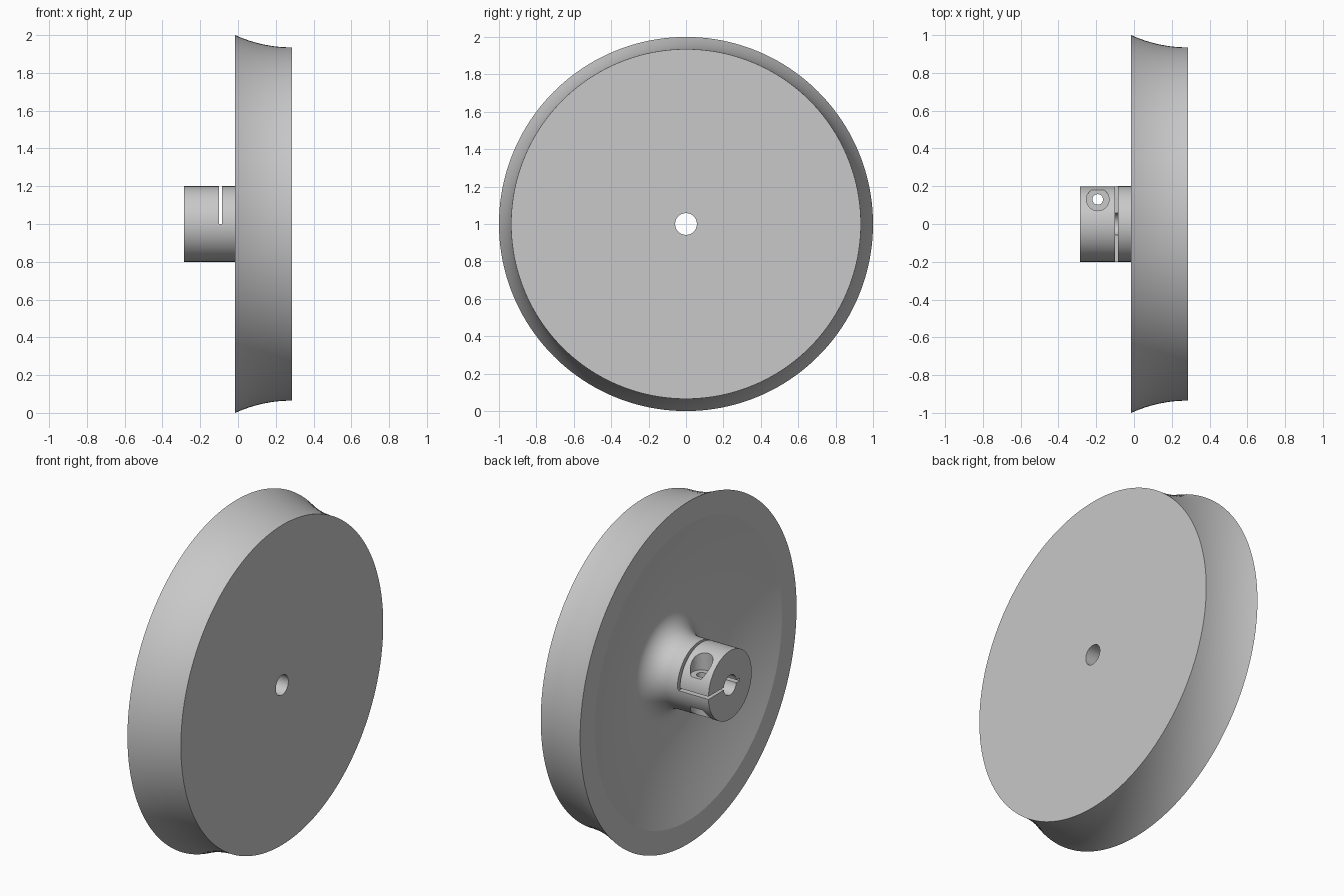
import bpy, bmesh, math
from mathutils import Matrix, Vector

cube = bpy.data.objects.get("Cube")
if cube:
    bpy.data.objects.remove(cube, do_unlink=True)

AXIS_Z = 1.0          # height of the wheel axle
HUB_R, BORE_R = 0.2, 0.058
BACK, FRONT, HUB_END = -0.015, 0.285, -0.285
SEGMENTS = 160

grey = bpy.data.materials.new("plain grey")
grey.use_nodes = True
colour = (0.58, 0.58, 0.58, 1)
grey.diffuse_color = colour
grey.node_tree.nodes["Principled BSDF"].inputs["Base Color"].default_value = colour


def add_object(name, bm):
    bmesh.ops.recalc_face_normals(bm, faces=bm.faces)
    mesh = bpy.data.meshes.new(name)
    bm.to_mesh(mesh)
    bm.free()
    mesh.materials.append(grey)
    obj = bpy.data.objects.new(name, mesh)
    bpy.context.collection.objects.link(obj)
    return obj


def revolve(name, profile):
    """Spin a closed (x, radius) profile around the axle."""
    bm = bmesh.new()
    rings = []
    for i in range(SEGMENTS):
        a = 2 * math.pi * i / SEGMENTS
        rings.append([bm.verts.new((x, r * math.cos(a), AXIS_Z + r * math.sin(a)))
                      for x, r in profile])
    n = len(profile)
    for i, ring in enumerate(rings):
        nxt = rings[(i + 1) % SEGMENTS]
        for j in range(n):
            k = (j + 1) % n
            bm.faces.new((ring[j], ring[k], nxt[k], nxt[j]))
    return add_object(name, bm)


def box(name, low, high):
    low, high = Vector(low), Vector(high)
    bm = bmesh.new()
    bmesh.ops.create_cube(bm, size=1, matrix=Matrix.Translation((low + high) / 2)
                          @ Matrix.Diagonal((high - low).to_4d()))
    return add_object(name, bm)


def upright_cylinder(name, x, y, radius, z0, z1):
    bm = bmesh.new()
    bmesh.ops.create_cone(bm, cap_ends=True, segments=48, radius1=radius, radius2=radius,
                          depth=z1 - z0, matrix=Matrix.Translation((x, y, (z0 + z1) / 2)))
    return add_object(name, bm)


# Hollow-ground rim, level at the front edge and flaring to the back
sag, width = 0.065, FRONT - BACK
arc_r = (width ** 2 + sag ** 2) / (2 * sag)
rim = []
for i in range(17):
    d = width * i / 16
    rim.append((FRONT - d, 0.935 + arc_r - math.sqrt(arc_r ** 2 - d * d)))

# Dished back, rising by a fillet into the hub
fillet, dish_r = 0.125, 0.865
floor_r, depth = HUB_R + fillet, 0.125
dish = []
for i in range(16, 0, -1):
    t = i / 16
    dish.append((BACK + depth * (1 - t ** 1.5), floor_r + (dish_r - floor_r) * t))
cove = []
for i in range(13):
    a = math.pi / 2 * i / 12
    cove.append((BACK + depth - fillet * (1 - math.cos(a)),
                 floor_r - fillet * math.sin(a)))

profile = [(FRONT, BORE_R)] + rim + dish + cove + [(HUB_END, HUB_R), (HUB_END, BORE_R)]
wheel = revolve("wheel_with_clamp_hub", profile)

# Clamp cuts: cross slot, lengthwise slit, screw hole with both recesses
screw_x, screw_y = -0.192, 0.13
cutters = [
    box("cross_slot_cutter", (-0.1, -0.4, 0.999), (-0.084, 0.4, 1.4)),
    box("clamp_slit_cutter", (-0.4, -0.088, 0.992), (-0.092, 0.4, 1.008)),
    upright_cylinder("screw_hole_cutter", screw_x, screw_y, 0.028, 0.6, 1.4),
    upright_cylinder("screw_head_cutter", screw_x, screw_y, 0.06, 1.085, 1.4),
    upright_cylinder("nut_recess_cutter", screw_x, screw_y, 0.06, 0.6, 0.905),
]

bpy.ops.object.select_all(action='DESELECT')
wheel.select_set(True)
bpy.context.view_layer.objects.active = wheel
for cutter in cutters:
    cutter.hide_render = True
    mod = wheel.modifiers.new(cutter.name, 'BOOLEAN')
    mod.operation = 'DIFFERENCE'
    mod.solver = 'EXACT'
    mod.object = cutter
    bpy.ops.object.modifier_apply(modifier=mod.name)
    bpy.data.objects.remove(cutter, do_unlink=True)

bpy.ops.object.shade_smooth_by_angle(angle=math.radians(18))
